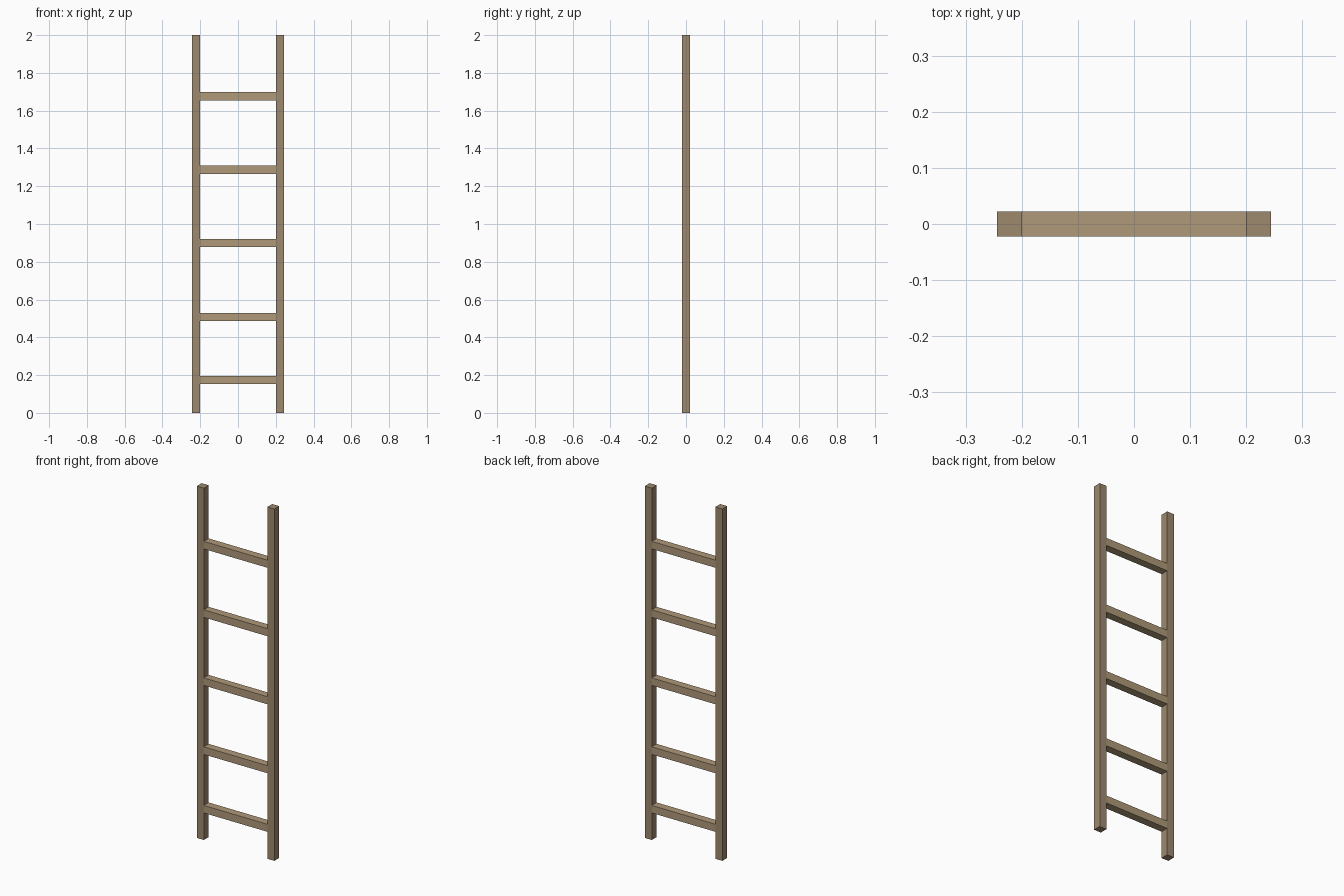
import bpy

if "Cube" in bpy.data.objects:
    bpy.data.objects.remove(bpy.data.objects["Cube"])

RAIL_IN, RAIL_OUT = 0.2, 0.244
DEPTH = 0.044
RUNG_HEIGHT = 0.043
RUNG_CENTRES = (0.175, 0.508, 0.9, 1.287, 1.676)


def material(name, colour):
    mat = bpy.data.materials.new(name)
    mat.diffuse_color = (*colour, 1)
    mat.use_nodes = True
    mat.node_tree.nodes["Principled BSDF"].inputs["Base Color"].default_value = mat.diffuse_color
    return mat


def box(name, centre, size, mat):
    bpy.ops.mesh.primitive_cube_add(size=1, location=centre)
    obj = bpy.context.object
    obj.name = name
    obj.scale = size
    bpy.ops.object.transform_apply(location=False, rotation=False, scale=True)
    obj.data.materials.append(mat)
    return obj


rail_wood = material("rail_wood", (0.34, 0.25, 0.155))
rung_wood = material("rung_wood", (0.43, 0.32, 0.19))

# Two upright side rails
for side, sign in (("left", -1), ("right", 1)):
    box(f"{side}_rail", (sign * (RAIL_IN + RAIL_OUT) / 2, 0, 1),
        (RAIL_OUT - RAIL_IN, DEPTH, 2), rail_wood)

# Square rungs, flush with the rails
for i, z in enumerate(RUNG_CENTRES, 1):
    box(f"rung_{i}", (0, 0, z), (2 * RAIL_IN, DEPTH, RUNG_HEIGHT), rung_wood)
